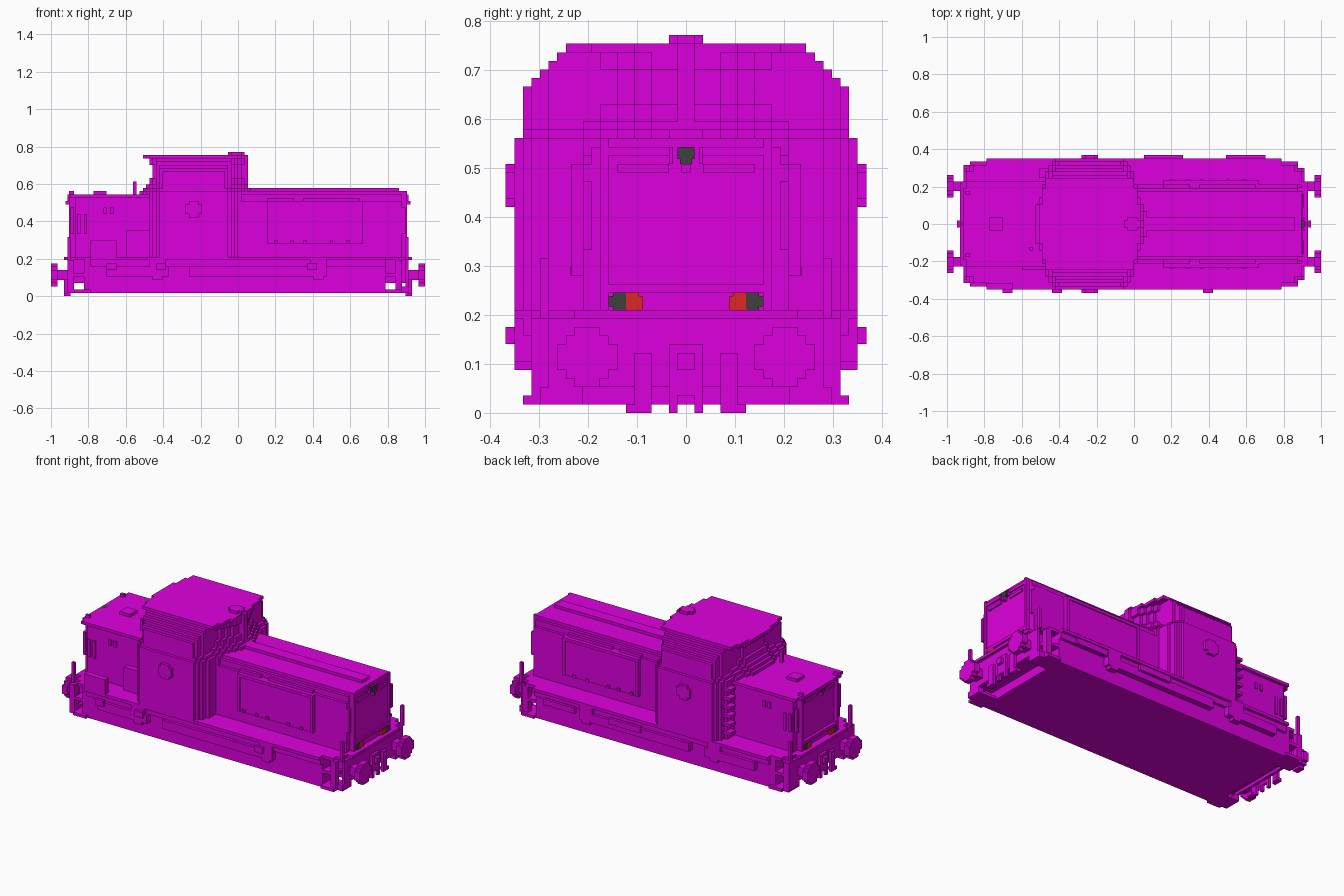
import bpy
import bmesh

# Every dimension is counted in small cubes of this size
UNIT = 2 / 114

old_cube = bpy.data.objects.get("Cube")
if old_cube:
    bpy.data.objects.remove(old_cube, do_unlink=True)


def make_material(name, red, green, blue):
    material = bpy.data.materials.new(name)
    material.use_nodes = True
    colour = (red, green, blue, 1)
    material.diffuse_color = colour
    shader = material.node_tree.nodes["Principled BSDF"]
    shader.inputs["Base Color"].default_value = colour
    return material


MAGENTA = make_material("magenta_paint", .73, 0, .73)
GREY = make_material("dark_grey_lamp", .05, .05, .05)
RED = make_material("red_lamp", .73, .02, .02)


def build(name, boxes, material=MAGENTA):
    """Make one object from boxes given as x, y and z limits in cubes."""
    mesh = bpy.data.meshes.new(name)
    bm = bmesh.new()
    for limits in boxes:
        lows, highs = limits[::2], limits[1::2]
        cube = bmesh.ops.create_cube(bm, size=1)
        for vert in cube["verts"]:
            for axis in range(3):
                low, high = lows[axis], highs[axis]
                vert.co[axis] = UNIT * (high if vert.co[axis] > 0 else low)
    bm.to_mesh(mesh)
    bm.free()
    mesh.materials.append(material)
    obj = bpy.data.objects.new(name, mesh)
    bpy.context.collection.objects.link(obj)
    return obj


def centred(name, x0, x1, half, z0, z1, material=MAGENTA):
    return build(name, [(x0, x1, -half, half, z0, z1)], material)


def flip_y(box):
    x0, x1, y0, y1, z0, z1 = box
    return (x0, x1, -y1, -y0, z0, z1)


def flip_x(box):
    x0, x1, *rest = box
    return (-x1, -x0, *rest)


def pair(name, *boxes, material=MAGENTA):
    """Boxes repeated on both long sides."""
    return build(name, [b for box in boxes for b in (box, flip_y(box))], material)


def both_ends(name, *boxes, material=MAGENTA):
    """Boxes repeated on both long sides and both ends."""
    return pair(name, *[b for box in boxes for b in (box, flip_x(box))], material=material)


# Frame and walkway
centred("frame", -47, 45, 18, 1, 11)
centred("walkway", -45, 45, 20, 11, 12)
for half, reach in ((18, 49), (16, 51), (13, 53)):
    centred("end_deck", -reach, reach, half, 11, 12)
centred("frame_ends", -51, 51, 14, 4, 11)
both_ends("buffer_beams", (51, 52, 0, 16, 3, 11))

# Equipment hung along the frame
pair("side_valance", (-45, 45, 18, 19, 9, 11))
pair("side_pipes", (-40, -21, 18, 20, 6, 9), (-15, 22, 18, 20, 6, 9))
for start in (-27, 22):
    pair("side_reservoir", (start, start + 5, 18, 20, 6, 11),
         (start + 1, start + 4, 18, 20, 5, 6))
build("front_side_fittings", [(x, x + 3, -21, -20, 8, 10) for x in (-40, -25, 21)])
build("back_side_fittings", [(x, x + 12, 20, 21, 8, 10) for x in (3, 28)])

# Corner steps and handrails
both_ends("corner_steps", (45, 50, 12, 19, 1, 2), (45, 50, 12, 18, 6, 7))
pair("step_risers", (48, 50, 16, 18, 1, 11), (-52, -50, 16, 18, 1, 11))
both_ends("lower_ends", (50, 52, 12, 17, 1, 3))
both_ends("corner_posts", (51, 52, 16, 17, 11, 18))

# Buffers, hoses and couplings
both_ends("buffer_stems", (52, 55, 10, 13, 5, 8))
both_ends("buffer_discs", *[(55, 57, 11.5 - a, 11.5 + a, 6.5 - b, 6.5 + b)
                            for a, b in ((3.5, 1.5), (2.5, 2.5), (1.5, 3.5))])
both_ends("brake_hoses", (52, 53, 4, 6, 0, 7), (51, 53, 5, 7, 0, 1))
both_ends("coupling", (52, 53, 0, 2, 2, 8), (53, 54, 0, 1, 5, 7), (52, 53, 1, 2, 0, 2))

# Long hood with rounded shoulders and nose
for half, nose, top in ((12, 50, 29), (11, 50, 31), (10, 51, 32)):
    centred("long_hood", -8, nose, half, 12, top)
centred("hood_ridge", -8, 49, 2, 32, 33)
pair("hood_side_doors", (9, 38, 12, 13, 16, 29))
pair("hood_hinges", *[(x, x + 1, 13, 13.5, 16, 17) for x in (11, 16, 20, 28, 33)])
pair("hood_door_frame", (9, 38, 13, 13.4, 28, 29), (9, 10, 13, 13.4, 16, 29),
     (37, 38, 13, 13.4, 16, 29))
pair("hood_roof_rails", (9, 17, 11, 12, 29, 30), (20, 37, 11, 12, 29, 30))

# Short hood with overhanging roof
centred("short_hood", -50.5, -24, 10, 12, 30)
centred("short_hood_sides", -49.5, -24, 12, 12, 30)
centred("short_hood_roof", -51, -24, 13, 30, 31)
centred("roof_edge", -52, -24, 11, 30, 31)
centred("roof_hatch", -44, -40, 2, 31, 32)
build("roof_whistle", [(-32, -31, -8, -7, 31, 35)])
pair("short_hood_grilles", (-49, -48, 12, 12.5, 19, 25), (-47, -46, 12, 12.5, 19, 25),
     (-41, -40, 12, 12.5, 25, 27), (-39, -38, 12, 12.5, 25, 27))
build("side_lockers", [(-45, -37, -20, -18, 12, 17), (-34, -24, -14, -12, 12, 20)])

# Cab plan: half width, back reach, front reach, bowed at both ends
plan = ((20, -24, -3), (19, -25, -2), (18, -26, -1), (16, -27, 0), (14, -27, 0),
        (12, -28, 1), (10, -28, 2), (8, -29, 3), (6, -30, 4), (4, -30, 5))
# Cab tiers: bottom, top, widest half, how far the ends lean in
tiers = ((12, 32, 20, 0), (32, 33, 19, 1), (33, 34, 19, 2), (34, 36, 19, 3),
         (36, 38, 19, 4), (38, 39, 18, 4), (39, 40, 17, 4), (40, 41, 16, 3), (41, 42, 15, 3))
cab_boxes = []
for low, high, widest, lean in tiers:
    for half, back, front in plan:
        y = min(half, widest)
        inset = min(lean, 2) if half > 12 else lean
        cab_boxes.append((back + inset, front - inset, -y, y, low, high))
build("cab", cab_boxes)
for half, back, front in ((14, -27, 0), (11, -28, 1), (6, -29, 2)):
    centred("cab_roof", back, front, half, 42, 43)
pair("cab_side_hatches", (-15, -12, 20, 21, 24, 29), (-16, -11, 20, 21, 25, 28))
build("cab_ladder", [(-29, -26, 14, 17, z, z + 1) for z in range(14, 30, 3)])

# Exhaust and its cap
build("exhaust_pipe", [(0, 3, -1, 1, 32, 43)])
build("exhaust_cap", [(-3, 2, -1, 1, 43, 44), (-2, 1, -2, 2, 43, 44)])

# Hood end trim: frame, grab rails, vents and lamp shelf
both_ends("end_frame", (50, 51.5, 9, 10, 12, 32), (50, 51.5, 0, 10, 14, 15),
          (50, 51.5, 2, 9, 30, 31))
both_ends("end_grab_rails", (50, 51, 11, 12, 19, 27))
both_ends("end_vents", (51, 51.5, 2, 8, 28, 29))
both_ends("lamp_shelf", (50, 52.5, 0, .5, 28, 29), (50, 52, 1.5, 2, 29, 31))

# Lamps
both_ends("tail_lamps", (51, 51.7, 5.5, 7, 12, 14), (51, 51.7, 5, 7, 12, 13.6), material=RED)
both_ends("marker_lamps", (51, 51.7, 7, 8.5, 12, 14), (51, 51.7, 7, 9, 12.4, 13.6),
          material=GREY)
both_ends("headlamps", (50, 52, 0, .7, 29, 31), (50, 52, 0, 1, 29.6, 31), material=GREY)
